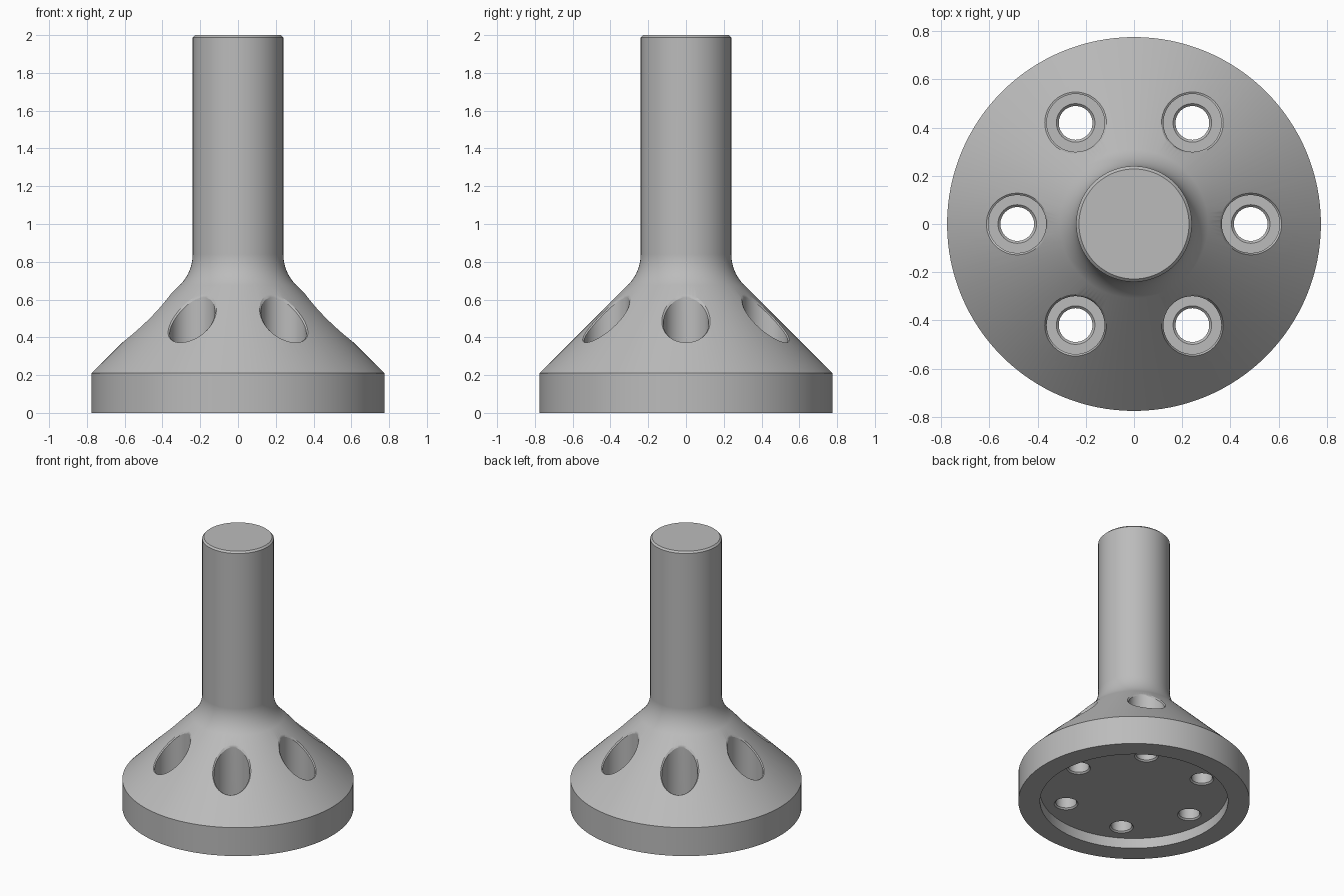
import bpy
import bmesh
from math import cos, sin, pi, hypot, radians

cube = bpy.data.objects.get("Cube")
if cube:
    bpy.data.objects.remove(cube, do_unlink=True)

# Main dimensions
BASE_R, BASE_H = 0.775, 0.21
SHAFT_R, TOP, CHAMFER = 0.24, 2.0, 0.012
FILLET_R, FILLET_Z = 0.23, 0.84
RECESS_R, RECESS_Z = 0.63, 0.075
HOLE_COUNT, HOLE_RING = 6, 0.484
SEAT_Z, BORE_R, HOLE_R = 0.20, 0.12, 0.07


def cone_height(x, y):
    """Height of the sloping flange surface above a point."""
    return BASE_H + BASE_R - hypot(x, y)


def add_loft(bm, rings, segments, cx=0.0, cy=0.0):
    """Closed solid through rings (radius, height, follows_cone)."""
    loops = []
    for radius, height, follows in rings:
        loop = []
        for i in range(segments):
            a = 2 * pi * i / segments
            x, y = cx + radius * cos(a), cy + radius * sin(a)
            z = height + (cone_height(x, y) if follows else 0)
            loop.append(bm.verts.new((x, y, z)))
        loops.append(loop)
    for low, high in zip(loops, loops[1:]):
        for i in range(segments):
            j = (i + 1) % segments
            bm.faces.new((low[i], low[j], high[j], high[i]))
    bm.faces.new(loops[0][::-1])
    bm.faces.new(loops[-1])


def make_object(name, bm):
    bmesh.ops.recalc_face_normals(bm, faces=bm.faces[:])
    mesh = bpy.data.meshes.new(name)
    bm.to_mesh(mesh)
    bm.free()
    obj = bpy.data.objects.new(name, mesh)
    bpy.context.collection.objects.link(obj)
    return obj


# Turned body: recessed underside, rim, cone, fillet, shaft and chamfered end
fillet = []
for i in range(13):
    a = radians(45) * (1 - i / 12)
    fillet.append((SHAFT_R + FILLET_R * (1 - cos(a)),
                   FILLET_Z - FILLET_R * sin(a)))
profile = [(RECESS_R, RECESS_Z), (RECESS_R, 0), (BASE_R, 0), (BASE_R, BASE_H)]
profile += fillet
profile += [(SHAFT_R, TOP - CHAMFER), (SHAFT_R - CHAMFER, TOP)]
bm = bmesh.new()
add_loft(bm, [(r, z, False) for r, z in profile], 128)
body = make_object("flanged_shaft", bm)

# Stepped bolt holes with eased edges
edge = 0.01
hole = [
    (HOLE_R + 2 * edge, RECESS_Z - edge, False),
    (HOLE_R, RECESS_Z + edge, False),
    (HOLE_R, SEAT_Z - edge, False),
    (HOLE_R + edge, SEAT_Z, False),
    (BORE_R, SEAT_Z, False),
    (BORE_R, -edge, True),
    (BORE_R + edge, 0.002, True),
    (BORE_R + 2 * edge, 0.03, True),
    (BORE_R + 2 * edge, 0.9, False),
]
bm = bmesh.new()
for k in range(HOLE_COUNT):
    a = 2 * pi * k / HOLE_COUNT
    add_loft(bm, hole, 48, HOLE_RING * cos(a), HOLE_RING * sin(a))
cutter = make_object("bolt_hole_cutter", bm)
cutter.hide_render = True

cut = body.modifiers.new("bolt_holes", "BOOLEAN")
cut.operation = "DIFFERENCE"
cut.solver = "EXACT"
cut.object = cutter
bpy.ops.object.select_all(action="DESELECT")
body.select_set(True)
bpy.context.view_layer.objects.active = body
bpy.ops.object.modifier_apply(modifier=cut.name)
bpy.data.objects.remove(cutter, do_unlink=True)

# Plain grey metal
grey = bpy.data.materials.new("plain_grey")
grey.use_nodes = True
colour = (0.5, 0.5, 0.5, 1)
grey.diffuse_color = colour
grey.node_tree.nodes["Principled BSDF"].inputs["Base Color"].default_value = colour
body.data.materials.clear()
body.data.materials.append(grey)

# Smooth curved surfaces, crisp machined edges
bpy.ops.object.shade_smooth_by_angle(angle=radians(25))
weighted = body.modifiers.new("weighted_normals", "WEIGHTED_NORMAL")
weighted.keep_sharp = True
